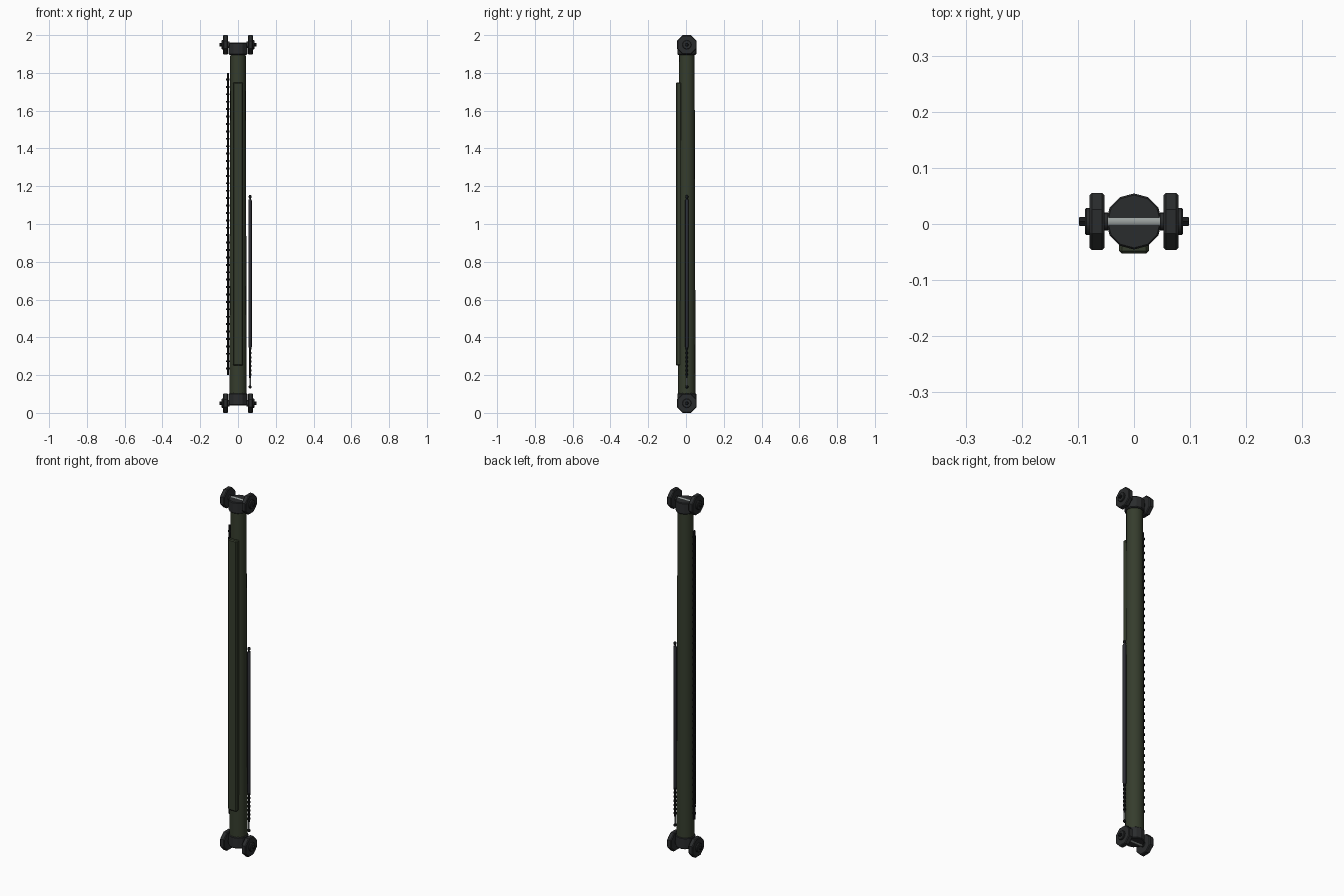
import bpy, bmesh, math
from mathutils import Matrix

if "Cube" in bpy.data.objects:
    bpy.data.objects.remove(bpy.data.objects["Cube"])

YC = 0.0045  # depth of the arm's axis


def material(name, rgb):
    m = bpy.data.materials.new(name)
    m.use_nodes = True
    col = (*rgb, 1)
    m.diffuse_color = col
    m.node_tree.nodes["Principled BSDF"].inputs["Base Color"].default_value = col
    return m


GREEN = material("olive green", (0.036, 0.046, 0.026))
DARK = material("dark steel", (0.023, 0.025, 0.026))
BLACK = material("black rubber", (0.009, 0.010, 0.011))
GUN = material("gunmetal", (0.026, 0.027, 0.034))
SILVER = material("silver steel", (0.33, 0.36, 0.35))


def finish(name, bm, mat, smooth=False):
    bmesh.ops.recalc_face_normals(bm, faces=bm.faces)
    mesh = bpy.data.meshes.new(name)
    bm.to_mesh(mesh)
    bm.free()
    mesh.materials.append(mat)
    ob = bpy.data.objects.new(name, mesh)
    bpy.context.collection.objects.link(ob)
    if smooth:
        bpy.ops.object.select_all(action='DESELECT')
        ob.select_set(True)
        bpy.context.view_layer.objects.active = ob
        bpy.ops.object.shade_smooth_by_angle(angle=math.radians(35))
    return ob


def lathe(name, profile, sides, mat, at=(0, YC, 0), along_x=False, turn=0.0, smooth=False):
    """Closed solid of revolution from (radius, distance) pairs."""
    bm = bmesh.new()
    rings = []
    for r, h in profile:
        angles = [turn + math.tau * i / sides for i in range(sides)]
        rings.append([bm.verts.new((r * math.cos(a), r * math.sin(a), h)) for a in angles])
    for low, high in zip(rings, rings[1:]):
        for i in range(sides):
            j = (i + 1) % sides
            bm.faces.new((low[i], low[j], high[j], high[i]))
    bm.faces.new(rings[0])
    bm.faces.new(rings[-1])
    rot = Matrix.Rotation(math.pi / 2, 4, 'Y') if along_x else Matrix()
    bm.transform(Matrix.Translation(at) @ rot)
    return finish(name, bm, mat, smooth)


def box(name, size, at, mat, bevel):
    bm = bmesh.new()
    bmesh.ops.create_cube(bm, size=1, matrix=Matrix.Translation(at) @ Matrix.Diagonal((*size, 1)))
    bmesh.ops.bevel(bm, geom=bm.edges[:], offset=bevel, segments=1, affect='EDGES')
    return finish(name, bm, mat)


def ribbed(start, end, count, thin, thick, share):
    """Profile of a tube with raised rings."""
    step = (end - start) / count
    pts = []
    for i in range(count):
        z = start + i * step
        pts += [(thin, z), (thin, z + step * (1 - share)),
                (thick, z + step * (1 - share)), (thick, z + step)]
    return pts + [(thin, end), (thin, end + step * (1 - share))]


# Tapered main tube and its front reinforcing plate
lathe("main_tube", [(0.046, 0.1), (0.041, 1.9)], 16, GREEN, smooth=True)
box("front_plate", (0.053, 0.03, 1.5), (0, -0.038, 1.0), GREEN, 0.005)

# Joints at both ends
for end, zc, up in (("lower", 0.051, -1), ("upper", 1.949, 1)):
    lathe(end + "_cap", [(0.046, zc - up * 0.053), (0.05, zc - up * 0.049),
                         (0.05, zc + up * 0.006), (0.047, zc + up * 0.01)], 12, DARK)
    lathe(end + "_pin", [(0.012, -0.055), (0.012, 0.055)], 16, SILVER,
          (0, YC, zc), True, smooth=True)
    for side, s in (("left", 1), ("right", -1)):
        tag = end + "_" + side
        at = (0, YC, zc)
        r = 0.051 / math.cos(math.pi / 8)
        lathe(tag + "_lug", [(r - 0.004, s * 0.053), (r, s * 0.057), (r, s * 0.075),
                             (r - 0.004, s * 0.079)], 8, DARK, at, True, math.pi / 8)
        lathe(tag + "_collar", [(0.016, s * 0.046), (0.016, s * 0.054)], 16, DARK, at, True, smooth=True)
        lathe(tag + "_bearing", [(0.024, s * 0.078), (0.024, s * 0.085), (0.022, s * 0.0875)],
              16, DARK, at, True, smooth=True)
        lathe(tag + "_bolt", [(0.0095, s * 0.086), (0.0095, s * 0.096), (0.008, s * 0.098)],
              6, BLACK, at, True)

# Ribbed cable along the right side
lathe("cable", ribbed(0.2, 1.77, 40, 0.0055, 0.0085, 0.25), 10, BLACK, (-0.054, YC, 0))

# Slim gas cylinder along the left side, with a bellows over its rod
ROD = (0.064, YC, 0)
lathe("cylinder_body", [(0.007, 0.345), (0.0088, 0.35), (0.0088, 1.125), (0.007, 1.13)],
      12, GUN, ROD, smooth=True)
lathe("cylinder_top_eye", [(0.004, 1.13), (0.004, 1.135), (0.0075, 1.14),
                           (0.0075, 1.148), (0.004, 1.153)], 12, BLACK, ROD)
lathe("cylinder_bellows", ribbed(0.185, 0.345, 7, 0.0045, 0.007, 0.45), 10, BLACK, ROD)
lathe("cylinder_rod", [(0.004, 0.14), (0.004, 0.2)], 10, SILVER, ROD, smooth=True)
lathe("cylinder_rod_eye", [(0.004, 0.13), (0.0075, 0.134), (0.0075, 0.142), (0.004, 0.146)],
      12, BLACK, ROD)
